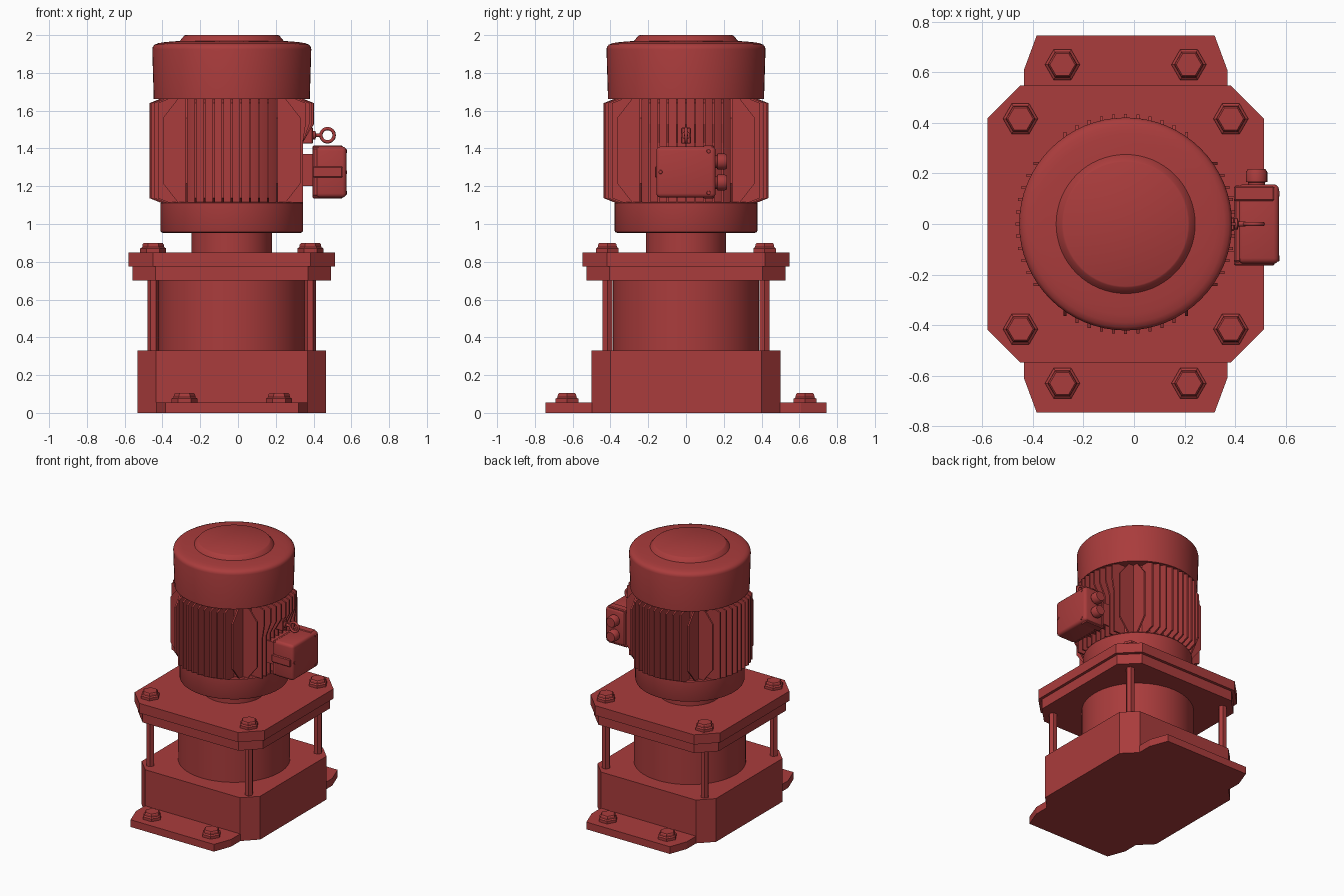
import bpy, bmesh
from math import sin, cos, pi, sqrt
from mathutils import Matrix, Vector

if "Cube" in bpy.data.objects:
    bpy.data.objects.remove(bpy.data.objects["Cube"])

CX = -0.033  # vertical axis of the pump and motor
red = bpy.data.materials.new("red_paint")
red.diffuse_color = (0.40, 0.045, 0.045, 1)
red.use_nodes = True
red.node_tree.nodes["Principled BSDF"].inputs["Base Color"].default_value = red.diffuse_color


def finish(name, bm, smooth=True):
    bmesh.ops.recalc_face_normals(bm, faces=bm.faces)
    me = bpy.data.meshes.new(name)
    bm.to_mesh(me)
    bm.free()
    ob = bpy.data.objects.new(name, me)
    bpy.context.collection.objects.link(ob)
    me.materials.append(red)
    if smooth:
        bpy.ops.object.select_all(action='DESELECT')
        ob.select_set(True)
        bpy.context.view_layer.objects.active = ob
        bpy.ops.object.shade_smooth_by_angle(angle=0.55)
    return ob


def lathe(name, prof, centre=(CX, 0, 0), seg=64, axis='Z', smooth=True):
    """Closed turned solid from (radius, height) points."""
    bm = bmesh.new()
    rings = [[bm.verts.new((r * cos(2 * pi * i / seg), r * sin(2 * pi * i / seg), h))
              for i in range(seg)] for r, h in prof]
    for a, b in zip(rings, rings[1:]):
        for i in range(seg):
            j = (i + 1) % seg
            bm.faces.new((a[i], a[j], b[j], b[i]))
    bm.faces.new(rings[0][::-1])
    bm.faces.new(rings[-1])
    rot = {'Z': Matrix(), 'Y': Matrix.Rotation(-pi / 2, 4, 'X'),
           'X': Matrix.Rotation(pi / 2, 4, 'Y')}[axis]
    bm.transform(Matrix.Translation(centre) @ rot)
    return finish(name, bm, smooth)


def prism(bm, pts, vec):
    """Extrude a flat polygon along vec."""
    f = bm.faces.new([bm.verts.new(p) for p in pts])
    g = bmesh.ops.extrude_face_region(bm, geom=[f])
    bmesh.ops.translate(bm, vec=vec, verts=[v for v in g['geom'] if isinstance(v, bmesh.types.BMVert)])


def plate(name, pts, z0, z1):
    bm = bmesh.new()
    prism(bm, [(CX + x, y, z0) for x, y in pts], (0, 0, z1 - z0))
    return finish(name, bm, False)


def octagon(h, c):
    k = h - c
    return [(h, -k), (h, k), (k, h), (-k, h), (-h, k), (-h, -k), (-k, -h), (k, -h)]


def box(name, lo, hi, bevel=0.0, seg=1):
    lo, hi = Vector(lo), Vector(hi)
    bm = bmesh.new()
    bmesh.ops.create_cube(bm, size=1)
    bm.transform(Matrix.Translation((lo + hi) / 2) @ Matrix.Diagonal((*(hi - lo), 1)))
    if bevel:
        bmesh.ops.bevel(bm, geom=bm.edges[:], offset=bevel, segments=seg, profile=0.5, affect='EDGES')
    return finish(name, bm)


def bolt(name, x, y, z):
    lathe(name, [(0.069, z), (0.069, z + 0.02), (0.058, z + 0.028), (0.056, z + 0.042), (0.05, z + 0.049)],
          (x, y, 0), 6, smooth=False)


# Base block and foot plate
plate("base_block", octagon(0.5, 0.1), 0, 0.33)
foot = [(0.402, 0.61), (0.352, 0.745), (-0.352, 0.745), (-0.402, 0.61)]
for s, side in ((1, "back"), (-1, "front")):
    plate(f"{side}_foot", [(0.402, s * 0.45)] + [(x, s * y) for x, y in foot] + [(-0.402, s * 0.45)], 0, 0.055)
    for t in (1, -1):
        bolt("foot_bolt", CX + t * 0.25, s * 0.63, 0.055)

# Pump barrel, clamping plates, tie rods
lathe("pump_barrel", [(0.387, 0.32), (0.387, 0.71)])
plate("lower_plate", octagon(0.526, 0.122), 0.70, 0.776)
plate("upper_plate", octagon(0.547, 0.13), 0.776, 0.85)
for sx in (1, -1):
    for sy in (1, -1):
        x, y = CX + sx * 0.416, sy * 0.416
        lathe("tie_rod", [(0.03, 0.32), (0.03, 0.71)], (x, y, 0), 6, smooth=False)
        bolt("plate_bolt", x, y, 0.85)

# Motor neck, bell, core and fan cowl
lathe("motor_neck", [(0.213, 0.84), (0.213, 0.96)])
lathe("motor_bell", [(0.365, 0.953), (0.374, 0.957), (0.378, 0.966), (0.378, 1.11), (0.372, 1.117)])
lathe("motor_core", [(0.347, 1.10), (0.347, 1.68)])
lathe("fan_cowl", [(0.413, 1.662), (0.421, 1.925), (0.418, 1.938), (0.409, 1.949), (0.39, 1.957),
                   (0.36, 1.962), (0.32, 1.966), (0.275, 1.969), (0.268, 1.978), (0.252, 1.997),
                   (0.246, 2.0)])

# Cooling fins: four groups of parallel blades, relieved behind the terminal box
bm = bmesh.new()
T, Z0, Z1 = 0.012, 1.115, 1.662
for q in range(4):
    rot = Matrix.Translation((CX, 0, 0)) @ Matrix.Rotation(q * pi / 2, 4, 'Z')
    for k in range(-5, 6):
        off = k * 0.048
        tip = sqrt(0.436 ** 2 - off ** 2)
        dx, dz = (0.078, 0.1) if abs(k) == 5 else (0.055, 0.022)
        y = off - T / 2
        low = min(tip, 0.376)
        if q == 0 and abs(k) < 5:
            pts = [(0.235, Z0), (low, Z0), (low, 1.43), (tip, 1.53), (tip, Z1 - dz), (tip - dx, Z1), (0.235, Z1)]
            if tip - low < 0.002:
                pts.pop(2)
        else:
            pts = [(0.235, Z0), (tip - dx, Z0), (tip, Z0 + dz), (tip, Z1 - dz), (tip - dx, Z1), (0.235, Z1)]
        prism(bm, [rot @ Vector((x, y, z)) for x, z in pts], rot.to_3x3() @ Vector((0, T, 0)))
finish("cooling_fins", bm, False)

# Terminal box with mount, rim, screw tabs and cable glands
box("terminal_mount", (0.29, -0.11, 1.20), (0.42, 0.11, 1.37))
box("terminal_rim", (0.395, -0.152, 1.145), (0.425, 0.152, 1.405), 0.008)
box("terminal_box", (0.41, -0.157, 1.14), (0.574, 0.157, 1.41), 0.022, 3)
for y, z in ((0.12, 1.385), (0.12, 1.165), (-0.135, 1.275)):
    box("screw_tab", (0.395, y - 0.03, z - 0.03), (0.555, y + 0.03, z + 0.03), 0.006)
    lathe("cover_screw", [(0.013, 0.54), (0.013, 0.572), (0.009, 0.576)], (0, y, z), 12, 'X')
for z in (1.33, 1.22):
    lathe("cable_gland", [(0.034, 0.14), (0.034, 0.165), (0.042, 0.166), (0.042, 0.205), (0.035, 0.218)],
          (0.485, 0, z), 24, 'Y')

# Lifting eye on its boss
box("eye_boss", (0.28, -0.027, 1.425), (0.398, 0.027, 1.51), 0.005)
lathe("eye_shank", [(0.022, 0.39), (0.022, 0.41), (0.010, 0.413), (0.010, 0.44)], (0, 0, 1.47), 16, 'X')
bpy.ops.mesh.primitive_torus_add(major_radius=0.035, minor_radius=0.009, major_segments=32, minor_segments=10,
                                 location=(0.474, 0, 1.47), rotation=(pi / 2, 0, 0))
eye = bpy.context.object
eye.name = "lifting_eye"
eye.data.materials.append(red)
bpy.ops.object.shade_smooth()
